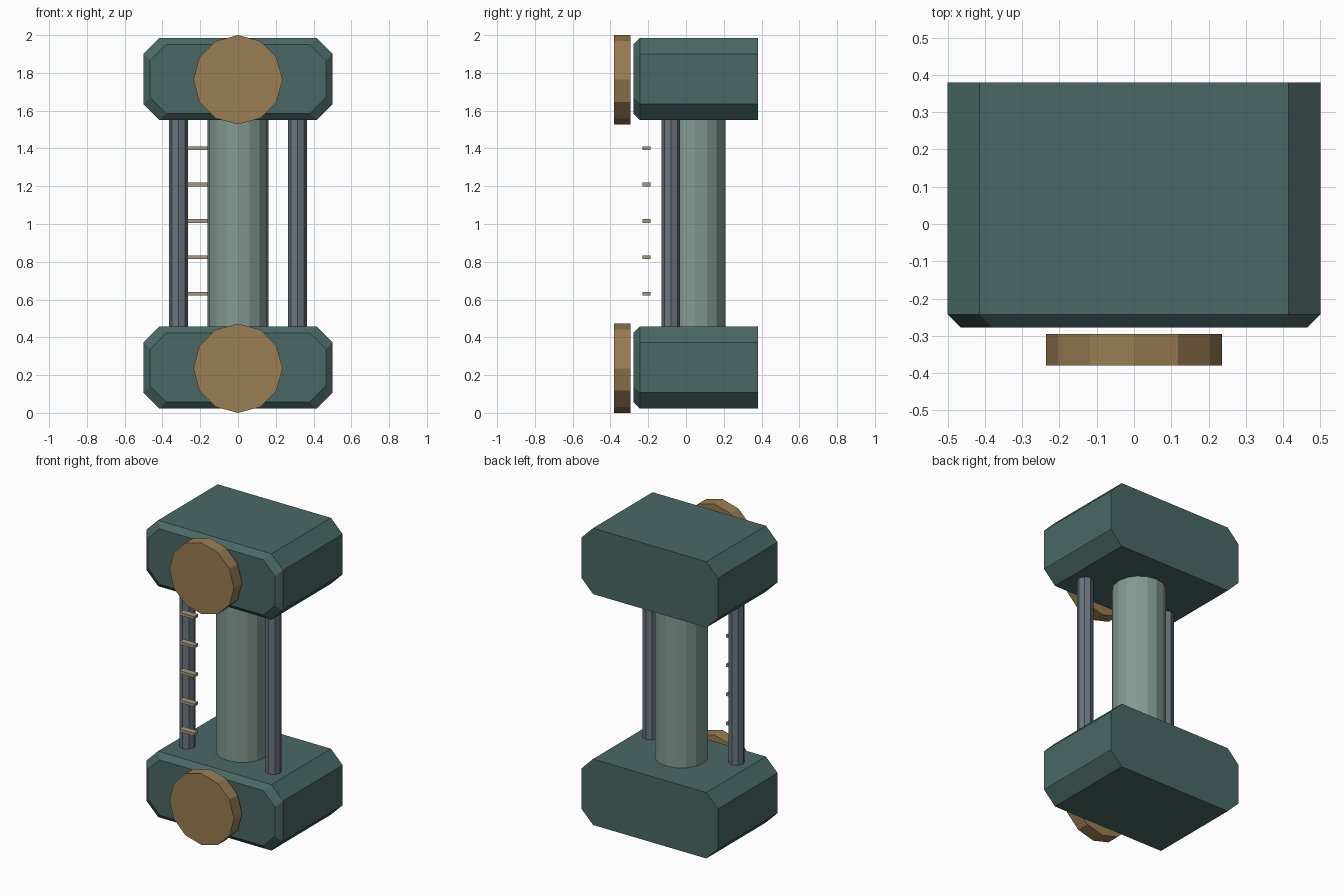
import bpy
import bmesh
from math import pi

if "Cube" in bpy.data.objects:
    bpy.data.objects.remove(bpy.data.objects["Cube"], do_unlink=True)


def material(name, rgb):
    mat = bpy.data.materials.new(name)
    mat.use_nodes = True
    colour = (*rgb, 1)
    mat.diffuse_color = colour
    mat.node_tree.nodes["Principled BSDF"].inputs["Base Color"].default_value = colour
    return mat


dark_green = material("dark green", (0.068, 0.140, 0.130))
pale_green = material("pale green", (0.225, 0.325, 0.290))
bronze = material("bronze", (0.320, 0.205, 0.085))
steel = material("steel grey", (0.145, 0.180, 0.208))
tan = material("tan", (0.370, 0.320, 0.225))


def cylinder(name, mat, sides, radius, depth, location, rotation=(0, 0, 0)):
    bpy.ops.mesh.primitive_cylinder_add(vertices=sides, radius=radius, depth=depth,
                                        location=location, rotation=rotation)
    obj = bpy.context.object
    obj.name = name
    obj.data.materials.append(mat)
    return obj


def octagon(half_x, half_z, cut):
    corner = [(half_x, cut - half_z), (half_x, half_z - cut),
              (half_x - cut, half_z), (cut - half_x, half_z)]
    return corner + [(-x, -z) for x, z in corner]


def end_block(name, z_centre):
    """Octagonal prism running front to back, bevelled only at the front."""
    bm = bmesh.new()
    rings = []
    for y, inset in ((-0.278, 0.035), (-0.243, 0), (0.38, 0)):
        outline = octagon(0.5 - inset, 0.218 - inset, 0.085)
        rings.append([bm.verts.new((x, y, z + z_centre)) for x, z in outline])
    bm.faces.new(rings[0])
    bm.faces.new(rings[-1])
    for a, b in zip(rings, rings[1:]):
        for i in range(len(a)):
            j = (i + 1) % len(a)
            bm.faces.new((a[i], a[j], b[j], b[i]))
    bmesh.ops.recalc_face_normals(bm, faces=bm.faces)
    mesh = bpy.data.meshes.new(name)
    bm.to_mesh(mesh)
    bm.free()
    mesh.materials.append(dark_green)
    bpy.context.collection.objects.link(bpy.data.objects.new(name, mesh))


# End blocks, each with a round plate floating in front
for label, block_z, disc_z in (("lower", 0.24, 0.236), ("upper", 1.768, 1.764)):
    end_block(label + "_block", block_z)
    cylinder(label + "_disc", bronze, 12, 0.236, 0.085, (0, -0.3375, disc_z), (pi / 2, 0, 0))

# Central column and the two side posts
cylinder("column", pale_green, 16, 0.162, 1.12, (0, 0.048, 1.004))
for side, x in (("left", 0.315), ("right", -0.315)):
    cylinder(side + "_post", steel, 8, 0.049, 1.12, (x, -0.08, 1.004))

# Ladder rungs on the right side
for i in range(5):
    bpy.ops.mesh.primitive_cube_add(size=1, location=(-0.214, -0.209, 0.63 + i * 0.193))
    rung = bpy.context.object
    rung.name = f"rung_{i + 1}"
    rung.scale = (0.106, 0.042, 0.019)
    rung.data.materials.append(tan)
